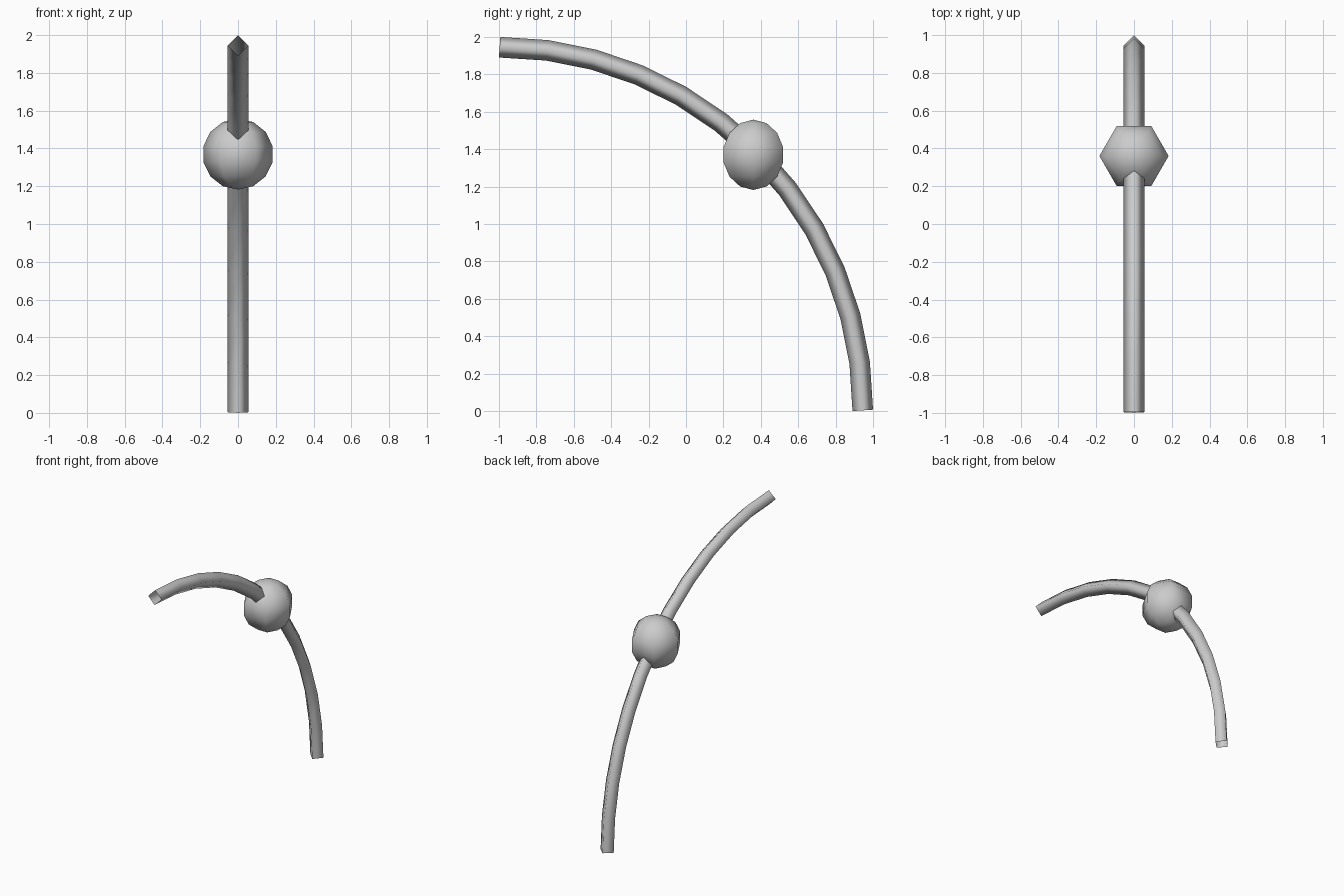
import bpy, bmesh
from math import sin, cos, pi, radians
from mathutils import Vector

cube = bpy.data.objects.get("Cube")
if cube:
    bpy.data.objects.remove(cube, do_unlink=True)

grey = bpy.data.materials.new("light_grey")
grey.use_nodes = True
colour = (0.6, 0.6, 0.6, 1)
grey.diffuse_color = colour
grey.node_tree.nodes["Principled BSDF"].inputs["Base Color"].default_value = colour


def ring(centre, radius, u, v, sides):
    """Polygon of points around a centre, in the plane of u and v."""
    angles = [2 * pi * i / sides for i in range(sides)]
    return [centre + radius * (cos(a) * u + sin(a) * v) for a in angles]


def loft(name, rings):
    """Smooth-shaded skin through a list of rings, open at both ends."""
    bm = bmesh.new()
    loops = [[bm.verts.new(p) for p in r] for r in rings]
    for low, high in zip(loops, loops[1:]):
        n = len(low)
        for j in range(n):
            k = (j + 1) % n
            bm.faces.new((low[j], low[k], high[k], high[j]))
    bmesh.ops.remove_doubles(bm, verts=bm.verts, dist=0.0005)
    for f in bm.faces:
        f.smooth = True
    mesh = bpy.data.meshes.new(name)
    bm.to_mesh(mesh)
    bm.free()
    mesh.materials.append(grey)
    obj = bpy.data.objects.new(name, mesh)
    bpy.context.collection.objects.link(obj)
    return obj


X, Y, Z = Vector((1, 0, 0)), Vector((0, 1, 0)), Vector((0, 0, 1))

# Curved bar: quarter circle of square tube, ends cut square to the end segments
steps, arc_radius, bar_radius = 12, 1.9415, 0.055
arc_centre = Vector((0, -0.9964, 0.0036))
step = radians(90) / steps
bar = []
for i in range(steps + 1):
    t = i * step
    point = arc_centre + arc_radius * (cos(t) * Y + sin(t) * Z)
    tilt = min(max(t, step / 2), pi / 2 - step / 2)
    bar.append(ring(point, bar_radius, cos(tilt) * Y + sin(tilt) * Z, -X, 4))
loft("curved_bar", bar)

# Bead: six-sided ball threaded on the middle of the bar
bead_radius, stacks = 0.188, 7
bead_centre = Vector((0, 0.36, 1.37))
bead = []
for i in range(stacks + 1):
    a = pi * i / stacks
    bead.append(ring(bead_centre - bead_radius * cos(a) * Z,
                     bead_radius * sin(a), X, Y, 6))
loft("bead", bead)
